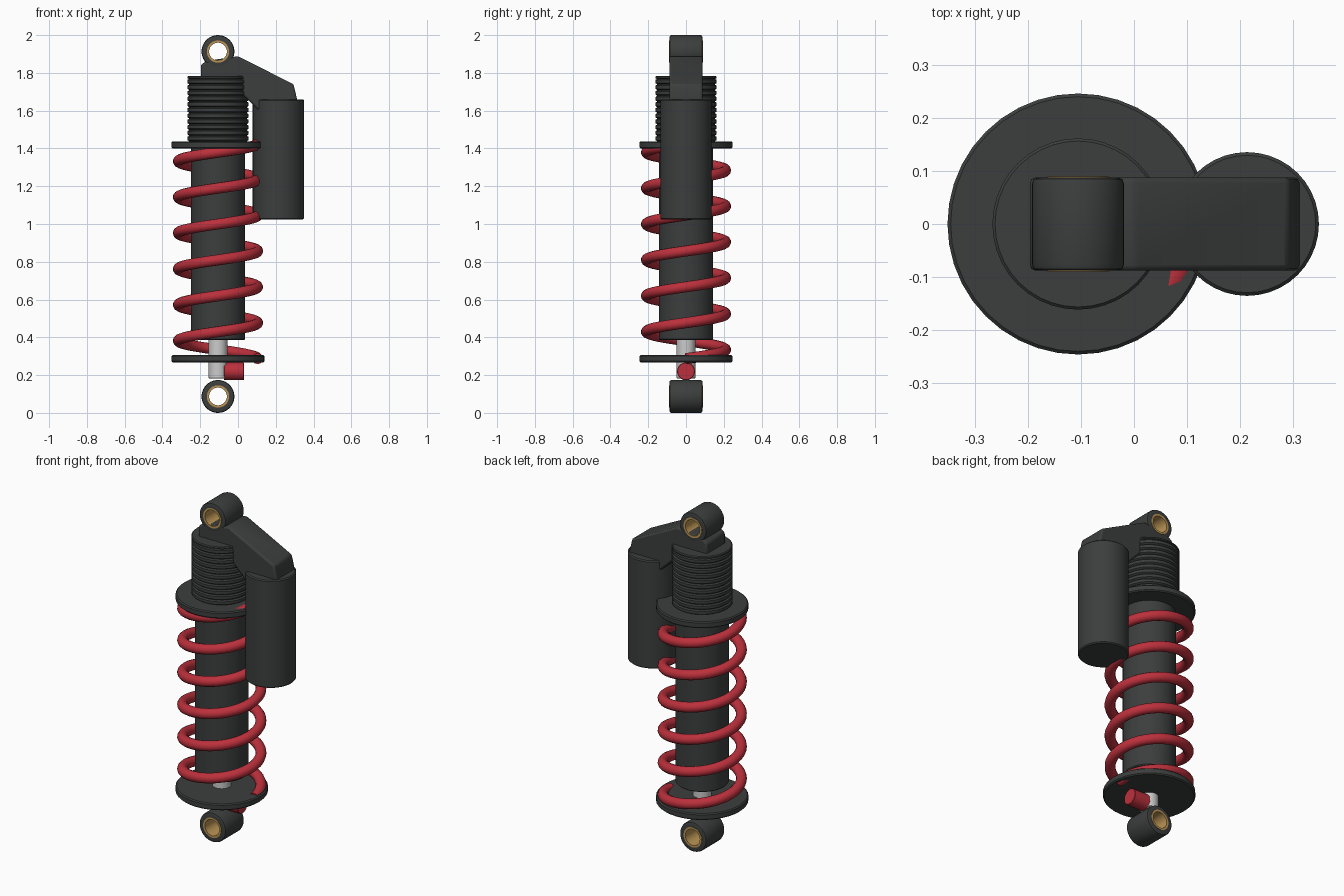
import bpy, bmesh, math
from mathutils import Matrix

if "Cube" in bpy.data.objects:
    bpy.data.objects.remove(bpy.data.objects["Cube"])

AX = -0.106          # x of the main damper axis


def material(name, rgb):
    m = bpy.data.materials.new(name)
    m.diffuse_color = (*rgb, 1)
    m.use_nodes = True
    m.node_tree.nodes["Principled BSDF"].inputs["Base Color"].default_value = m.diffuse_color
    return m


DARK = material("dark_metal", (0.045, 0.048, 0.048))
RED = material("red_paint", (0.5, 0.03, 0.045))
BRASS = material("brass", (0.5, 0.3, 0.09))


def finish(ob, mat=None, angle=35):
    if mat:
        ob.data.materials.append(mat)
    bpy.ops.object.select_all(action='DESELECT')
    ob.select_set(True)
    bpy.context.view_layer.objects.active = ob
    bpy.ops.object.shade_smooth_by_angle(angle=math.radians(angle))
    return ob


def new_object(name, bm):
    bmesh.ops.recalc_face_normals(bm, faces=bm.faces)
    me = bpy.data.meshes.new(name)
    bm.to_mesh(me)
    bm.free()
    ob = bpy.data.objects.new(name, me)
    bpy.context.collection.objects.link(ob)
    return ob


def lathe(name, profile, loc, mat=None, axis='Z', ring=False, n=40):
    """Turn (radius, height) points around an axis; ring=True closes the profile."""
    bm = bmesh.new()
    rows = [[bm.verts.new((r * math.cos(2 * math.pi * i / n),
                           r * math.sin(2 * math.pi * i / n), z)) for i in range(n)]
            for r, z in profile]
    pairs = list(zip(rows, rows[1:]))
    if ring:
        pairs.append((rows[-1], rows[0]))
    else:
        bm.faces.new(rows[0])
        bm.faces.new(rows[-1])
    for a, b in pairs:
        for i in range(n):
            j = (i + 1) % n
            bm.faces.new((a[i], a[j], b[j], b[i]))
    turn = {'Z': Matrix.Identity(4),
            'X': Matrix.Rotation(math.pi / 2, 4, 'Y'),
            'Y': Matrix.Rotation(math.pi / 2, 4, 'X')}[axis]
    bm.transform(Matrix.Translation(loc) @ turn)
    return finish(new_object(name, bm), mat)


def drum(name, r, z0, z1, loc, mat=None, bevel=0.005, axis='Z'):
    """Solid cylinder with a small chamfer on both rims."""
    return lathe(name, [(r - bevel, z0), (r, z0 + bevel), (r, z1 - bevel), (r - bevel, z1)],
                 loc, mat, axis)


# Mounting eyes with brass bushings, top and bottom
for label, z in (("upper", 1.913), ("lower", 0.087)):
    w, b = 0.088, 0.012
    lathe(label + "_eye", [(0.057, -w), (0.087 - b, -w), (0.084, -w + 0.003), (0.087, -w + b),
                           (0.087, w - b), (0.084, w - 0.003), (0.087 - b, w), (0.057, w)],
          (AX, 0, z), DARK, 'Y', ring=True)
    lathe(label + "_bushing", [(0.047, -0.09), (0.059, -0.09), (0.059, 0.09), (0.047, 0.09)],
          (AX, 0, z), BRASS, 'Y', ring=True)

# Damper body, piston rod, spring seats and reservoir
drum("damper_body", 0.143, 0.385, 1.5, (AX, 0, 0), DARK)
drum("piston_rod", 0.05, 0.183, 0.45, (AX, 0, 0), bevel=0.003)
drum("lower_spring_seat", 0.247, 0.268, 0.306, (AX, 0, 0), DARK, 0.006)
drum("upper_spring_seat", 0.247, 1.4, 1.438, (AX, 0, 0), DARK, 0.006)
drum("reservoir", 0.136, 1.024, 1.66, (0.214, 0, 0), DARK, 0.006)

# Red adjuster knob beside the rod
drum("adjuster_knob", 0.047, -0.075, 0.031, (0, 0, 0.22), RED, 0.003, 'X')

# Threaded collar: repeated ridges and grooves
pitch = 0.0302
thread = [(0.15, 1.42)]
for i in range(11):
    z = 1.438 + i * pitch
    thread += [(0.153, z), (0.162, z + 0.006), (0.162, z + 0.023), (0.153, z + 0.028)]
thread += [(0.153, 1.768), (0.162, 1.771), (0.162, 1.778), (0.157, 1.783)]
lathe("threaded_collar", thread, (AX, 0, 0), DARK)

# Coil spring: six turns swept along a helix
cu = bpy.data.curves.new("coil_spring", 'CURVE')
cu.dimensions = '3D'
cu.bevel_depth = 0.029
cu.bevel_resolution = 4
cu.use_fill_caps = True
turns, per = 6, 40
sp = cu.splines.new('POLY')
sp.points.add(turns * per)
for i, p in enumerate(sp.points):
    a = 2 * math.pi * i / per
    p.co = (AX + 0.21 * math.cos(a), 0.21 * math.sin(a), 0.287 + 0.19 * i / per, 1)
spring = bpy.data.objects.new("coil_spring", cu)
bpy.context.collection.objects.link(spring)
bpy.ops.object.select_all(action='DESELECT')
spring.select_set(True)
bpy.context.view_layer.objects.active = spring
bpy.ops.object.convert(target='MESH')
finish(bpy.context.view_layer.objects.active, RED)

# Bridge arm joining the upper eye, collar and reservoir
side = [(-0.197, 1.75), (-0.197, 1.842), (-0.175, 1.858), (-0.11, 1.872), (0.0, 1.888),
        (0.294, 1.74), (0.314, 1.655), (0.30, 1.6), (0.11, 1.6), (0.025, 1.685), (0.025, 1.75)]
bm = bmesh.new()
face = bm.faces.new([bm.verts.new((x, -0.088, z)) for x, z in side])
ext = bmesh.ops.extrude_face_region(bm, geom=[face])
bmesh.ops.translate(bm, vec=(0, 0.176, 0),
                    verts=[v for v in ext["geom"] if isinstance(v, bmesh.types.BMVert)])
arm = new_object("bridge_arm", bm)
bev = arm.modifiers.new("soft_edges", 'BEVEL')
bev.width = 0.01
bev.segments = 2
bev.limit_method = 'ANGLE'
finish(arm, DARK)
